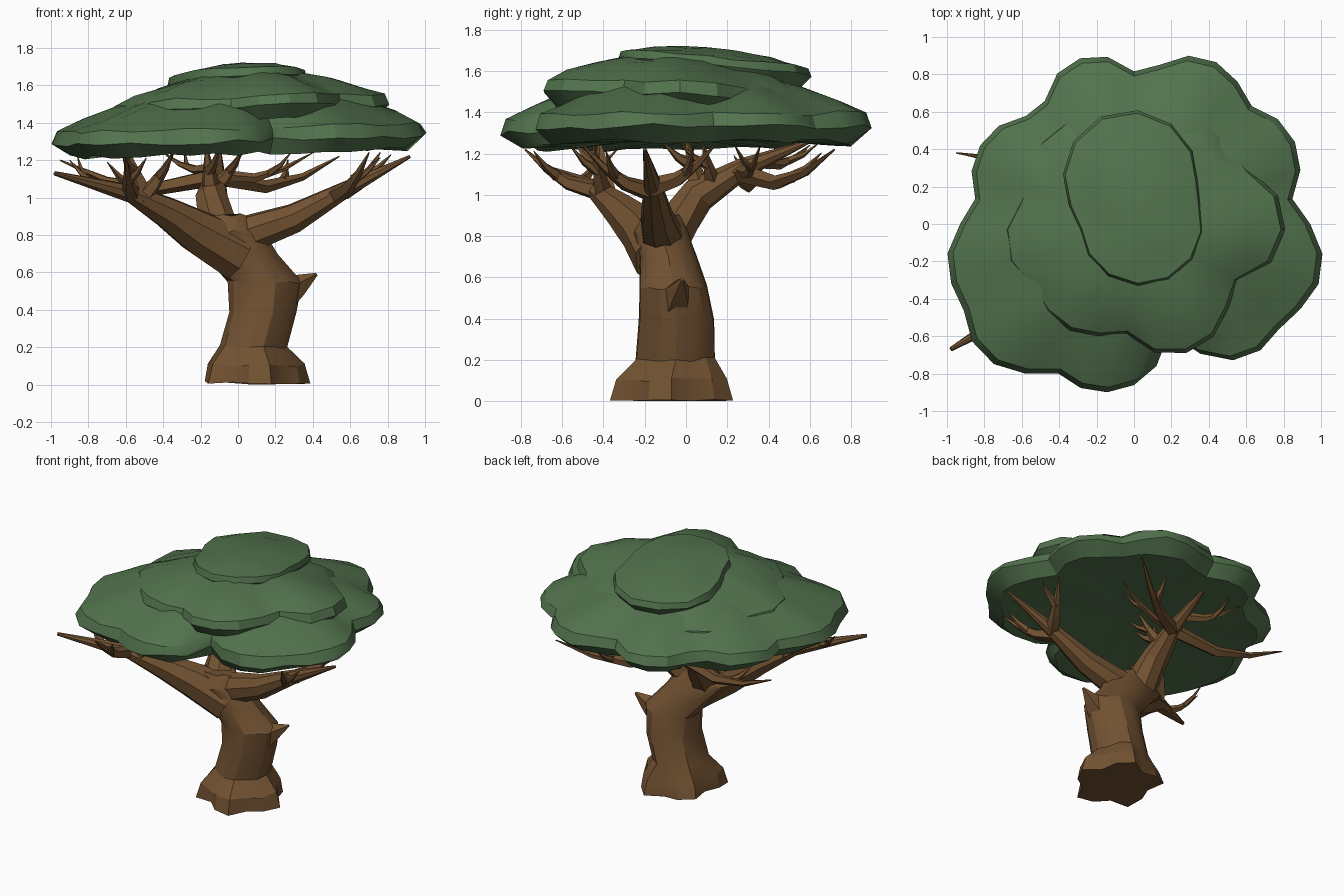
import bpy, bmesh, math, random
from mathutils import Vector

if "Cube" in bpy.data.objects:
    bpy.data.objects.remove(bpy.data.objects["Cube"])

random.seed(4)

def material(name, rgb):
    m = bpy.data.materials.new(name)
    m.diffuse_color = (*rgb, 1)
    m.use_nodes = True
    m.node_tree.nodes["Principled BSDF"].inputs["Base Color"].default_value = m.diffuse_color
    return m

BARK = material("bark", (0.17, 0.085, 0.032))
LEAF = material("leaf", (0.085, 0.17, 0.075))

def circle(n):
    return [(math.cos(2 * math.pi * k / n), math.sin(2 * math.pi * k / n)) for k in range(n)]

def loft(name, rings, mat, angle):
    """Skin a stack of equal-sized vertex rings and close both ends."""
    bm = bmesh.new()
    loops = [[bm.verts.new(p) for p in r] for r in rings]
    n = len(loops[0])
    for a, b in zip(loops, loops[1:]):
        for i in range(n):
            j = (i + 1) % n
            bm.faces.new((a[i], a[j], b[j], b[i]))
    bm.faces.new(loops[0])
    bm.faces.new(loops[-1])
    bmesh.ops.recalc_face_normals(bm, faces=bm.faces)
    me = bpy.data.meshes.new(name)
    bm.to_mesh(me)
    bm.free()
    me.materials.append(mat)
    ob = bpy.data.objects.new(name, me)
    bpy.context.collection.objects.link(ob)
    bpy.ops.object.select_all(action='DESELECT')
    ob.select_set(True)
    bpy.context.view_layer.objects.active = ob
    bpy.ops.object.shade_smooth_by_angle(angle=math.radians(angle))

def limb(name, path, radius, sides=5):
    """Tube along a path, tapering to a point; returns the path."""
    pts = [Vector(p) for p in path]
    last = len(pts) - 1
    rings = []
    for i, p in enumerate(pts):
        t = (pts[min(i + 1, last)] - pts[max(i - 1, 0)]).normalized()
        side = t.cross(Vector((0.1, 0.2, 1))).normalized()
        up = side.cross(t)
        r = radius * (1 - 0.92 * (i / last) ** 1.15)
        rings.append([p + r * (c * side + s * up) for c, s in circle(sides)])
    loft(name, rings, BARK, 25)
    return pts

def along(pts, f):
    """Point at fraction f of a path."""
    f *= len(pts) - 1
    i = min(int(f), len(pts) - 2)
    return pts[i].lerp(pts[i + 1], f - i)

def lobed_outline(centre, lobes, n):
    """Outer edge of overlapping circles (x, y, r), seen from the centre."""
    edge = []
    for c, s in circle(n):
        d, reach = Vector((c, s)), 0.3
        for x, y, r in lobes:
            v = Vector((x, y)) - Vector(centre)
            h = r * r - v.length_squared + d.dot(v) ** 2
            if h > 0:
                reach = max(reach, d.dot(v) + math.sqrt(h))
        edge.append(d * reach)
    return edge

def pad(name, centre, lobes, n, levels, tilt, jitter):
    """Leaf pad: hollowed underside, short rim, domed top, tilted in x and y."""
    bottom, rim, shoulder, top = levels
    edge = lobed_outline(centre, lobes, n)
    profile = [(.02, bottom + .03), (.5, bottom + .02), (.9, bottom), (1, rim)]
    profile += [(s, shoulder + (top - shoulder) * (1 - s * s)) for s in (.97, .83, .62, .35, .02)]
    rings = []
    for s, z in profile:
        ring = []
        for e in edge:
            x, y = e.x * s, e.y * s
            wob = random.uniform(-jitter, jitter) * s
            ring.append((centre[0] + x, centre[1] + y, z + tilt[0] * x + tilt[1] * y + wob))
        rings.append(ring)
    loft(name, rings, LEAF, 30)

# trunk: flared foot, leaning toward the left limb (z, centre, half widths)
trunk = [(0, .085, -.07, .265, .275), (.09, .085, -.07, .25, .26), (.19, .08, -.05, .18, .195),
         (.38, .13, -.045, .18, .185), (.54, .14, -.06, .2, .165), (.68, .01, -.085, .2, .14),
         (.8, -.08, -.12, .22, .135), (.89, -.07, -.12, .13, .09)]
rings = []
for z, cx, cy, rx, ry in trunk:
    ring = []
    for i, (c, s) in enumerate(circle(15)):
        f = 1 + .17 * max(.1, 1 - z / .22) * math.cos(2 * math.pi * i / 3 + .6)
        ring.append((cx + rx * f * c, cy + ry * f * s, z + random.uniform(0, .025)))
    rings.append(ring)
loft("trunk", rings, BARK, 25)
limb("broken_stub", [(.2, -.06, .45), (.32, -.04, .53), (.42, -.02, .59)], .11)

# main limbs
left = limb("left_limb", [(0, -.11, .7), (-.22, -.2, .82), (-.38, -.31, .92),
                          (-.57, -.43, 1.02), (-.98, -.67, 1.13)], .15, 8)
right = limb("right_limb", [(-.02, -.11, .78), (.3, -.14, .89), (.57, -.16, 1.04),
                            (.92, -.2, 1.22)], .11, 8)
back = limb("back_limb", [(-.1, -.1, .78), (-.14, .06, 1), (-.12, .28, 1.13),
                          (-.1, .6, 1.26)], .12, 8)

# branches: parent, fraction along it, tip, radius; each carries one twig
branches = [
    (left, .66, (-.6, -.42, 1.27), .065), (left, .68, (-.34, -.45, 1.25), .05),
    (left, .75, (-.6, -.78, 1.22), .05), (left, .84, (-.9, -.42, 1.2), .03),
    (right, .6, (.7, -.5, 1.24), .05), (right, .66, (.76, .14, 1.24), .05),
    (back, .35, (-.17, 0, 1.27), .06), (back, .45, (.03, .08, 1.26), .045),
    (back, .62, (.54, .72, 1.22), .05), (back, .64, (.4, .36, 1.24), .035),
    (back, .62, (-.95, .38, 1.2), .05), (back, .75, (-.4, .6, 1.24), .035),
]
for k, (parent, f, tip, r) in enumerate(branches):
    a, b = along(parent, f), Vector(tip)
    sag = Vector((0, 0, -.12 * (b - a).to_2d().length))
    path = limb(f"branch_{k + 1}", [a, a.lerp(b, .4) + sag, a.lerp(b, .7) + sag * .8, b], r)
    out, turn = (b - a).to_2d(), (1, -1)[k % 2]
    start = along(path, .5)
    d = Vector((out.x - turn * out.y, out.y + turn * out.x)).normalized() * .15
    end = Vector((start.x + d.x, start.y + d.y, min(1.25, start.z + .12)))
    mid = start.lerp(end, .5) - Vector((0, 0, .015))
    limb(f"twig_{k + 1}", [start, mid, end], r * .6)

# canopy: three stacked scalloped pads, the upper two sinking in at the back
pad("lower_canopy", (0, 0),
    [(.68, -.2, .33), (.5, -.42, .31), (-.16, -.55, .35), (-.57, -.46, .34), (-.68, -.2, .32),
     (-.54, .25, .33), (-.2, .62, .28), (.3, .6, .3), (.55, .3, .34)],
    40, (1.24, 1.31, 1.36, 1.61), (.025, .01), .014)
pad("middle_canopy", (.03, -.03),
    [(.5, 0, .31), (.2, -.39, .31), (-.2, -.25, .35), (-.4, -.08, .3), (-.24, .25, .33), (.22, .3, .32)],
    26, (1.39, 1.455, 1.5, 1.68), (.05, -.06), .014)
pad("top_canopy", (.02, .1), [(-.02, .25, .36), (.04, 0, .33)],
    16, (1.57, 1.62, 1.655, 1.715), (.03, -.09), .01)
